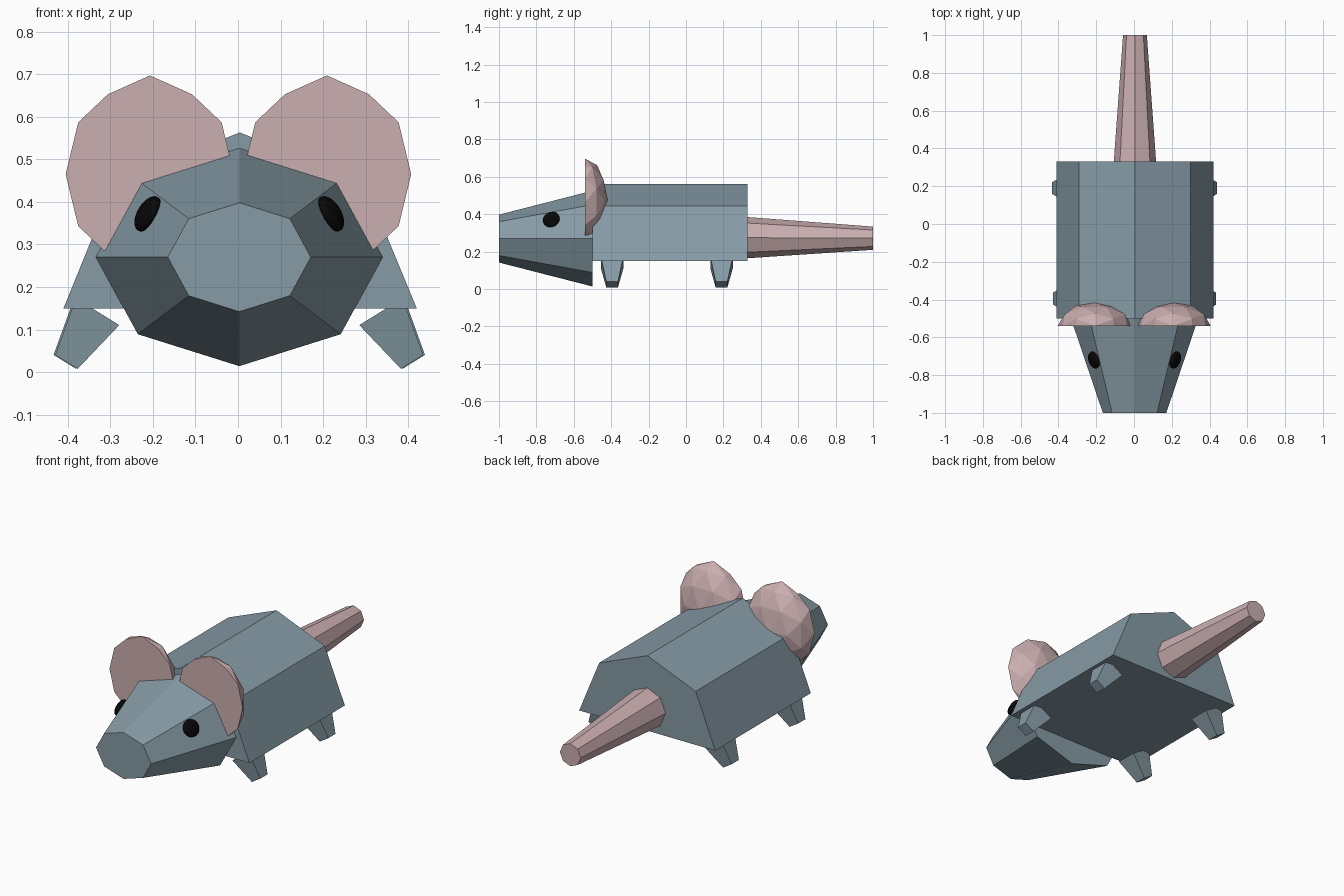
import bpy, bmesh, math
from mathutils import Matrix, Vector

cube = bpy.data.objects.get("Cube")
if cube:
    bpy.data.objects.remove(cube, do_unlink=True)


def material(name, rgb):
    m = bpy.data.materials.new(name)
    m.use_nodes = True
    m.diffuse_color = (*rgb, 1)
    m.node_tree.nodes["Principled BSDF"].inputs["Base Color"].default_value = (*rgb, 1)
    return m


fur = material("blue grey fur", (0.24, 0.33, 0.38))
skin = material("pink skin", (0.60, 0.425, 0.435))
black = material("eye black", (0.002, 0.002, 0.002))
CX = 0.003


def finish(bm, name, mat):
    bmesh.ops.recalc_face_normals(bm, faces=bm.faces)
    me = bpy.data.meshes.new(name)
    bm.to_mesh(me)
    bm.free()
    me.materials.append(mat)
    ob = bpy.data.objects.new(name, me)
    bpy.context.collection.objects.link(ob)
    return ob


def loft(name, mat, start, end):
    """Closed solid between two matching rings of points."""
    bm = bmesh.new()
    a = [bm.verts.new(p) for p in start]
    b = [bm.verts.new(p) for p in end]
    for i in range(len(a)):
        j = (i + 1) % len(a)
        bm.faces.new((a[i], a[j], b[j], b[i]))
    bm.faces.new(a)
    bm.faces.new(b)
    return finish(bm, name, mat)


def octagon(x, y, z, rx, rz):
    return [(x + rx * math.cos(i * math.pi / 4), y, z + rz * math.sin(i * math.pi / 4))
            for i in range(8)]


# Body: five-sided prism
profile = [(0.004, 0.563), (0.298, 0.445), (0.42, 0.15), (-0.41, 0.15), (-0.29, 0.445)]
loft("body", fur, [(x, -0.5, z) for x, z in profile], [(x, 0.33, z) for x, z in profile])

# Head and tail: tapered octagons
loft("head", fur, octagon(CX, -1, 0.27, 0.168, 0.128), octagon(CX, -0.5, 0.27, 0.337, 0.256))
loft("tail", skin, octagon(0.005, 0.33, 0.275, 0.112, 0.11),
     octagon(0.005, 1, 0.272, 0.063, 0.062))


# Legs: square tapered blocks splayed outwards
def leg(name, side, y, shift):
    top = Vector((CX + side * (0.333 + shift), y, 0.142))
    foot = Vector((CX + side * (0.406 + shift), y, 0.024))
    axis = (foot - top).normalized()
    v = Vector((0, 1, 0))
    u = axis.cross(v)

    def square(c, r):
        return [c + u * r * a + v * r * b for a, b in ((1, 1), (1, -1), (-1, -1), (-1, 1))]

    loft(name, fur, square(top, 0.06), square(foot, 0.031))


for side, label in ((1, "left"), (-1, "right")):
    leg("front_leg_" + label, side, -0.395, 0)
    leg("hind_leg_" + label, side, 0.19, 0.004)

    # Ear: half of a faceted ball, flat side to the front
    bm = bmesh.new()
    bmesh.ops.create_icosphere(bm, subdivisions=2, radius=1)
    bmesh.ops.rotate(bm, verts=bm.verts, matrix=Matrix.Rotation(math.radians(58.28), 3, 'Y'))
    geom = bm.verts[:] + bm.edges[:] + bm.faces[:]
    bmesh.ops.bisect_plane(bm, geom=geom, plane_co=(0, 0, 0), plane_no=(0, 1, 0),
                           dist=1e-4, clear_inner=True)
    rim = [e for e in bm.edges if e.is_boundary]
    bmesh.ops.contextual_create(bm, geom=rim)
    bmesh.ops.scale(bm, verts=bm.verts, vec=(0.198, 0.124, 0.232))
    bmesh.ops.translate(bm, verts=bm.verts, vec=(0.001 + side * 0.208, -0.54, 0.465))
    finish(bm, "ear_" + label, skin)

    # Eye: flattened ball lying on the upper cheek
    bm = bmesh.new()
    bmesh.ops.create_uvsphere(bm, u_segments=24, v_segments=12, radius=1)
    bmesh.ops.scale(bm, verts=bm.verts, vec=(0.046, 0.046, 0.022))
    normal = Vector((side * 0.82, -0.28, 0.48))
    turn = normal.to_track_quat('Z', 'Y').to_matrix().to_4x4()
    place = Matrix.Translation((CX + side * 0.215, -0.72, 0.372))
    bmesh.ops.transform(bm, verts=bm.verts, matrix=place @ turn)
    eye = finish(bm, "eye_" + label, black)
    eye.data.shade_smooth()
